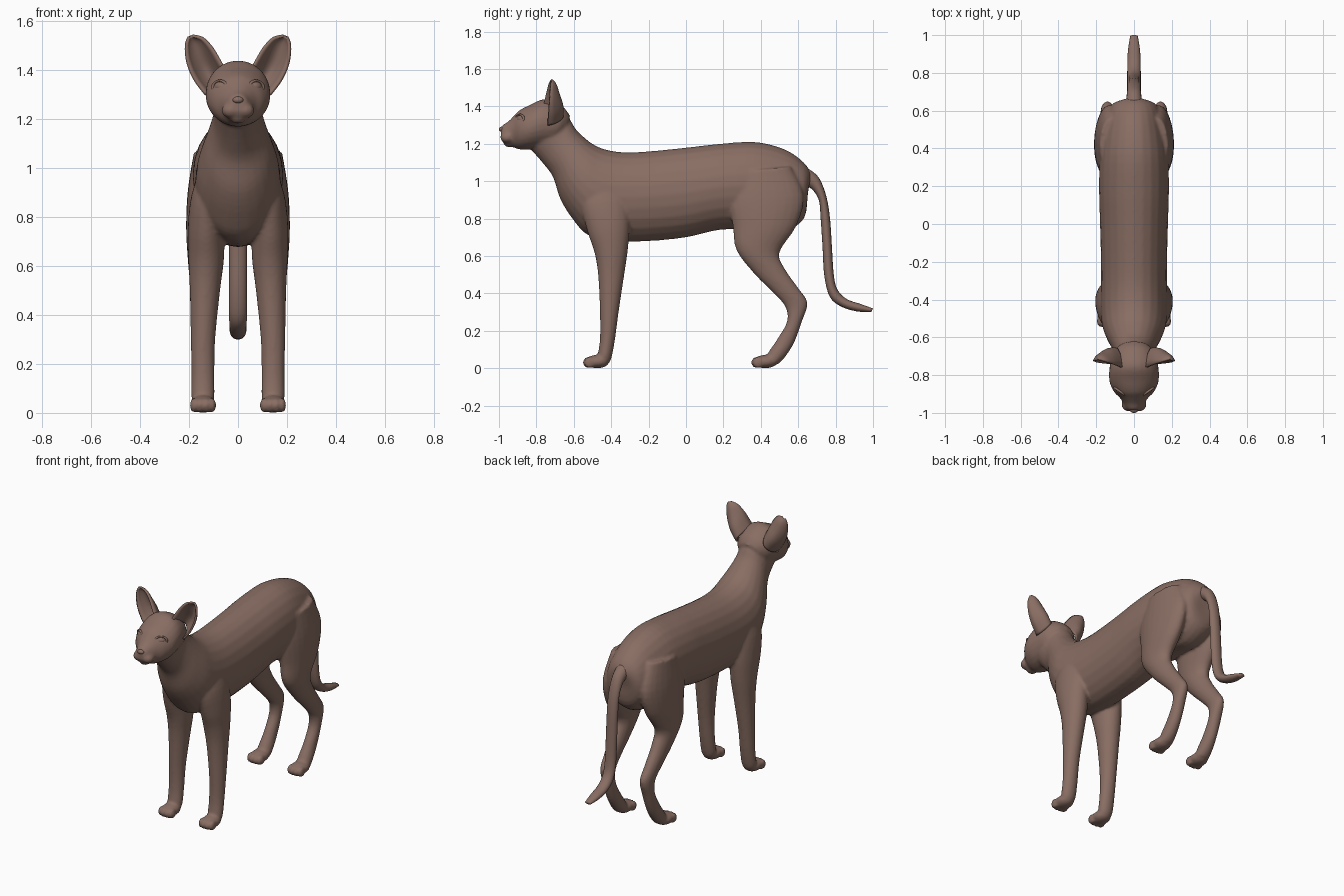
import bpy
import bmesh
import math
from mathutils import Matrix, Vector

default_cube = bpy.data.objects.get("Cube")
if default_cube:
    bpy.data.objects.remove(default_cube, do_unlink=True)

# Single skin colour
skin = bpy.data.materials.new("brown_skin")
skin.use_nodes = True
skin_colour = (0.25, 0.155, 0.125, 1)
skin.diffuse_color = skin_colour
skin.node_tree.nodes["Principled BSDF"].inputs["Base Color"].default_value = skin_colour


def spline(rows, steps=4):
    """Catmull-Rom interpolation through rows of any length."""
    points = [Vector(row) for row in rows]
    result = []
    for i in range(len(points) - 1):
        before, start = points[max(i - 1, 0)], points[i]
        end, after = points[i + 1], points[min(i + 2, len(points) - 1)]
        for k in range(steps):
            t = k / steps
            bend = (before * 2 - start * 5 + end * 4 - after) * t * t
            twist = (start * 3 - before - end * 3 + after) * t ** 3
            result.append((start * 2 + (end - before) * t + bend + twist) / 2)
    return result + [points[-1]]


def loft(bm, rows, side=1, sides=24):
    """Closed tube; each row is one edge (y, z), the other edge (y, z), centre x, half width."""
    rings = []
    for ya, za, yb, zb, x, width in spline(rows):
        middle = Vector((side * x, (ya + yb) / 2, (za + zb) / 2))
        across = Vector((0, (ya - yb) / 2, (za - zb) / 2))
        ring = []
        for i in range(sides):
            angle = math.tau * i / sides
            offset = across * math.cos(angle) + Vector((width * math.sin(angle), 0, 0))
            ring.append(bm.verts.new(middle + offset))
        rings.append(ring)
    for low, high in zip(rings, rings[1:]):
        for i in range(sides):
            j = (i + 1) % sides
            bm.faces.new((low[i], low[j], high[j], high[i]))
    bm.faces.new(rings[0])
    bm.faces.new(rings[-1])


def ellipsoid(bm, centre, radii, turn=0):
    matrix = Matrix.Translation(centre) @ Matrix.Rotation(turn, 4, "Z") @ Matrix.Diagonal((*radii, 1))
    bmesh.ops.create_uvsphere(bm, u_segments=20, v_segments=12, radius=1, matrix=matrix)


def finish(name, bm):
    bmesh.ops.recalc_face_normals(bm, faces=bm.faces)
    mesh = bpy.data.meshes.new(name)
    bm.to_mesh(mesh)
    bm.free()
    mesh.materials.append(skin)
    mesh.shade_smooth()
    obj = bpy.data.objects.new(name, mesh)
    bpy.context.collection.objects.link(obj)
    return obj


# Torso and neck, rump to throat: back edge, belly edge
torso = [
    (.67, 1.04, .65, .93, 0, .05),
    (.63, 1.1, .63, .8, 0, .12),
    (.53, 1.17, .52, .73, 0, .155),
    (.37, 1.21, .36, .74, 0, .18),
    (.18, 1.2, .18, .74, 0, .185),
    (0, 1.18, 0, .7, 0, .18),
    (-.2, 1.16, -.2, .68, 0, .175),
    (-.33, 1.155, -.37, .68, 0, .175),
    (-.43, 1.17, -.52, .71, 0, .175),
    (-.5, 1.2, -.6, .79, 0, .165),
    (-.55, 1.24, -.67, .9, 0, .14),
    (-.59, 1.28, -.71, 1.02, 0, .115),
    (-.62, 1.33, -.76, 1.09, 0, .1),
    (-.66, 1.37, -.83, 1.17, 0, .1),
]

# Skull and muzzle, nape to nose: crown edge, jaw edge
skull = [
    (-.62, 1.35, -.66, 1.24, 0, .07),
    (-.66, 1.4, -.7, 1.2, 0, .11),
    (-.75, 1.44, -.77, 1.18, 0, .13),
    (-.83, 1.41, -.84, 1.17, 0, .13),
    (-.89, 1.38, -.89, 1.17, 0, .105),
    (-.92, 1.35, -.92, 1.18, 0, .075),
    (-.95, 1.32, -.95, 1.19, 0, .055),
    (-.98, 1.3, -.98, 1.21, 0, .04),
    (-.99, 1.28, -.99, 1.23, 0, .02),
]

# Legs, top to bottom: front edge, back edge
front_leg = [
    (-.52, 1, -.36, 1.02, .1, .05),
    (-.56, .88, -.31, .9, .12, .07),
    (-.53, .74, -.3, .78, .13, .075),
    (-.49, .62, -.31, .64, .13, .073),
    (-.47, .5, -.33, .5, .135, .062),
    (-.46, .3, -.36, .3, .143, .05),
    (-.46, .16, -.38, .15, .143, .047),
    (-.47, .08, -.4, .05, .143, .047),
    (-.47, .05, -.42, .02, .143, .04),
]
hind_leg = [
    (.27, 1.05, .56, 1.08, .12, .06),
    (.23, .9, .63, .92, .13, .075),
    (.25, .76, .59, .76, .14, .072),
    (.27, .63, .5, .62, .145, .06),
    (.37, .5, .53, .53, .145, .05),
    (.46, .41, .6, .43, .143, .042),
    (.53, .33, .65, .35, .14, .037),
    (.54, .25, .62, .25, .14, .037),
    (.49, .16, .58, .14, .14, .038),
    (.45, .1, .53, .06, .14, .043),
    (.42, .05, .49, .02, .14, .045),
]

# Body: overlapping volumes fused into one smooth skin
bm = bmesh.new()
loft(bm, torso)
loft(bm, skull)
for side in (1, -1):
    ellipsoid(bm, (side * .03, -.955, 1.235), (.037, .038, .032))
    for leg, paw_y in ((front_leg, -.475), (hind_leg, .425)):
        loft(bm, leg, side)
        ellipsoid(bm, (side * .143, paw_y, .036), (.053, .065, .036))
        for toe in (-.037, -.013, .013, .037):
            reach = .052 - abs(toe) / 3
            ellipsoid(bm, (side * .143 + toe, paw_y - reach, .031), (.017, .03, .031))
ellipsoid(bm, (0, -.945, 1.205), (.035, .03, .024))
body = finish("body", bm)
fuse = body.modifiers.new("fuse", "REMESH")
fuse.mode = "VOXEL"
fuse.voxel_size = .009
fuse.use_smooth_shade = True
relax = body.modifiers.new("relax", "SMOOTH")
relax.factor = .5
relax.iterations = 5

# Tail
bm = bmesh.new()
loft(bm, [
    (.65, 1.07, .62, .98, 0, .045),
    (.71, 1.02, .67, .96, 0, .038),
    (.75, .92, .71, .9, 0, .036),
    (.77, .8, .72, .8, 0, .036),
    (.78, .65, .73, .65, 0, .036),
    (.79, .5, .74, .49, 0, .036),
    (.81, .42, .77, .38, 0, .036),
    (.86, .37, .83, .33, 0, .035),
    (.93, .345, .91, .305, 0, .032),
    (1, .32, .99, .3, 0, .02),
], sides=16)
finish("tail", bm)

# Ears: cupped sheets; inner rim, outer rim, cup depth
bm = bmesh.new()
columns = 12
rows = []
for row in spline([
    (.06, -.76, 1.41, .13, -.74, 1.3, .09),
    (.085, -.75, 1.455, .175, -.735, 1.36, .08),
    (.11, -.74, 1.495, .205, -.73, 1.43, .055),
    (.145, -.73, 1.53, .212, -.725, 1.5, .03),
    (.185, -.72, 1.54, .2, -.72, 1.535, .005),
]):
    inner, outer = Vector(row[:3]), Vector(row[3:6])
    line = []
    for i in range(columns + 1):
        t = i / columns
        cup = Vector((0, row[6] * math.sin(math.pi * t) ** .7, 0))
        line.append(bm.verts.new(inner.lerp(outer, t) + cup))
    rows.append(line)
for low, high in zip(rows, rows[1:]):
    for i in range(columns):
        bm.faces.new((low[i], low[i + 1], high[i + 1], high[i]))
ears = finish("ears", bm)
shell = ears.modifiers.new("thickness", "SOLIDIFY")
shell.thickness = .012
shell.offset = 0
ears.modifiers.new("mirror", "MIRROR")

# Eyes
bm = bmesh.new()
eye_turn = .6
for side in (1, -1):
    ellipsoid(bm, (side * .067, -.877, 1.332), (.033, .026, .024), side * eye_turn)
finish("eyes", bm)

# Eyelid rims
for side, name in ((1, "left_eyelid"), (-1, "right_eyelid")):
    bpy.ops.mesh.primitive_torus_add(
        major_radius=.034, minor_radius=.007, major_segments=28, minor_segments=8,
        location=(side * .074, -.887, 1.332), rotation=(math.pi / 2, 0, side * eye_turn))
    eyelid = bpy.context.object
    eyelid.name = name
    eyelid.scale.y = .72
    eyelid.data.materials.append(skin)
    eyelid.data.shade_smooth()

# Nose
bm = bmesh.new()
ellipsoid(bm, (0, -.985, 1.278), (.022, .015, .014))
finish("nose", bm)
